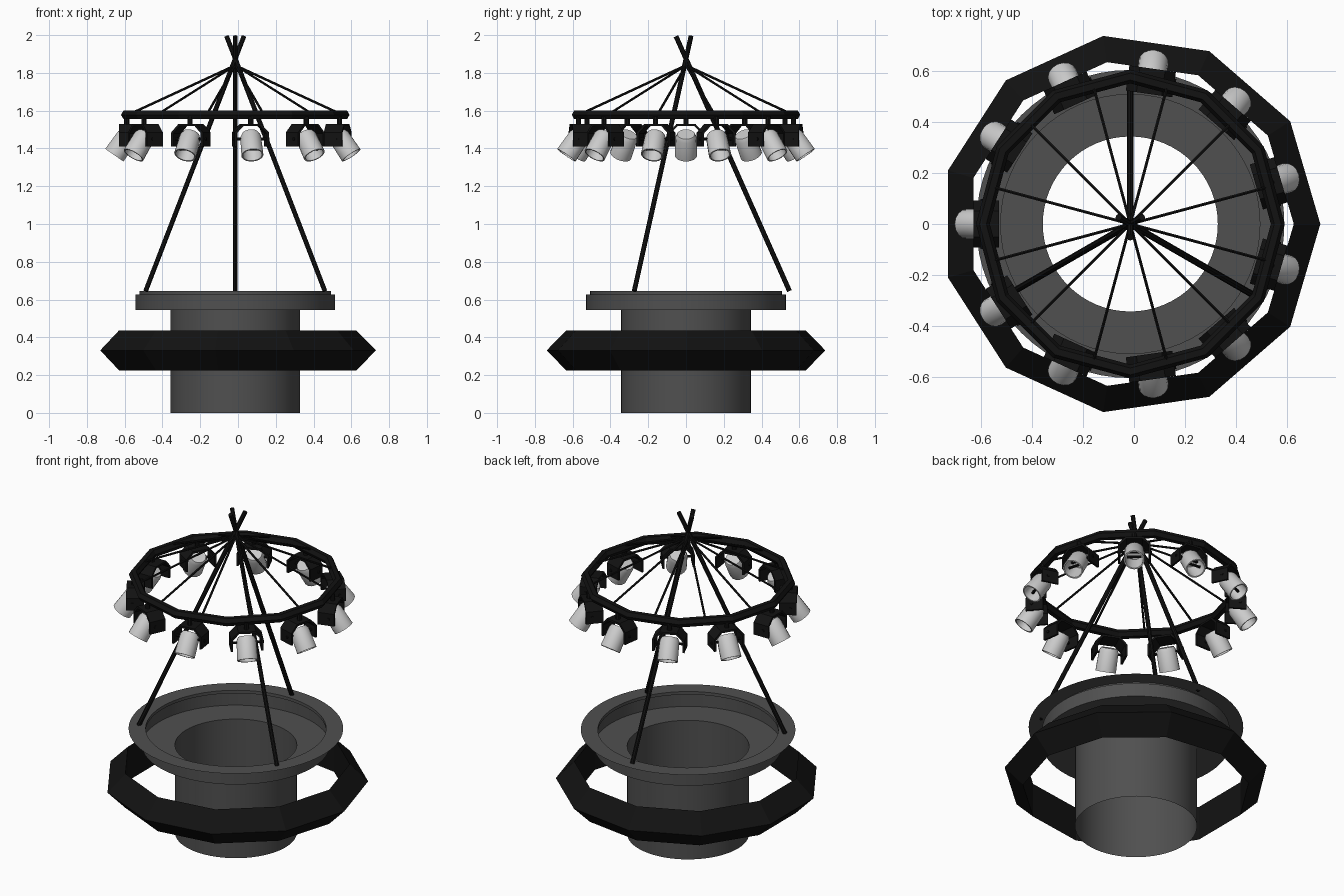
import bpy, bmesh
from math import pi, sin, cos, atan2, radians
from mathutils import Matrix, Vector

if "Cube" in bpy.data.objects:
    bpy.data.objects.remove(bpy.data.objects["Cube"])

CX = -0.0145  # common axis of all round parts


def material(name, v):
    m = bpy.data.materials.new(name)
    m.diffuse_color = (v, v, v, 1)
    m.use_nodes = True
    m.node_tree.nodes["Principled BSDF"].inputs["Base Color"].default_value = m.diffuse_color
    return m


BLACK = material("black_metal", 0.006)
DARK = material("dark_grey", 0.08)
LIGHT = material("light_grey", 0.6)


def add(name, mesh, matrix=None, smooth=False):
    ob = bpy.data.objects.new(name, mesh)
    bpy.context.collection.objects.link(ob)
    ob.matrix_world = Matrix.Translation((CX, 0, 0)) @ (matrix or Matrix())
    if smooth:
        bpy.ops.object.select_all(action='DESELECT')
        ob.select_set(True)
        bpy.context.view_layer.objects.active = ob
        bpy.ops.object.shade_smooth_by_angle(angle=radians(35))
    return ob


def finish(bm, name, mat):
    bmesh.ops.remove_doubles(bm, verts=bm.verts, dist=1e-5)
    bmesh.ops.recalc_face_normals(bm, faces=bm.faces)
    me = bpy.data.meshes.new(name)
    bm.to_mesh(me)
    bm.free()
    me.materials.append(mat)
    return me


def lathe(name, profile, n, mat, closed=False):
    """Spin (radius, z) points around z."""
    bm = bmesh.new()
    pts = profile + profile[:1] if closed else profile
    vs = [bm.verts.new((r, 0, z)) for r, z in pts]
    es = [bm.edges.new(p) for p in zip(vs, vs[1:])]
    bmesh.ops.spin(bm, geom=vs + es, cent=(0, 0, 0), axis=(0, 0, 1),
                   angle=2 * pi, steps=n, use_duplicate=False)
    return finish(bm, name, mat)


def rod(name, a, b, r, n, mat):
    a, b = Vector(a), Vector(b)
    bm = bmesh.new()
    bmesh.ops.create_cone(bm, cap_ends=True, segments=n, radius1=r, radius2=r,
                          depth=(b - a).length)
    q = (b - a).to_track_quat('Z', 'Y').to_matrix().to_4x4()
    bm.transform(Matrix.Translation((a + b) / 2) @ q)
    return finish(bm, name, mat)


# Open stepped tub with a thin flat brim
add("tub", lathe("tub", [(.343, 0), (.343, .544), (.529, .544), (.529, .627),
                         (.508, .627), (.508, .646), (.604, .646)], 64, DARK), smooth=True)

# Low-poly ring around the tub
add("seat_ring", lathe("seat_ring", [(.745, .331), (.641, .437), (.641, .225)],
                       11, BLACK, closed=True))

# Lamp ring with a hexagonal section
section = [(.578 + .027 * cos(k * pi / 3), 1.578 + .027 * sin(k * pi / 3)) for k in range(6)]
add("lamp_ring", lathe("lamp_ring", section, 12, BLACK, closed=True))

# Three crossing tripod legs
leg = rod("tripod_leg", (.548, 0, .645), (-.053, 0, 1.994), .013, 8, BLACK)
for k in range(3):
    add(f"tripod_leg_{k + 1}", leg, Matrix.Rotation(pi / 2 + k * 2 * pi / 3, 4, 'Z'))

# Twelve thin stays from the crossing to the lamp ring
stay = rod("ring_stay", (0, 0, 1.84), (.56, 0, 1.59), .0065, 6, BLACK)
for k in range(12):
    add(f"ring_stay_{k + 1}", stay, Matrix.Rotation(pi / 12 + k * pi / 6, 4, 'Z'))


# Yoke: chamfered arch strip, given depth along the radius
def yoke_mesh():
    outer = [(-.092, 1.41), (-.092, 1.485), (-.05, 1.53), (.05, 1.53), (.092, 1.485), (.092, 1.41)]
    inner = [(-.080, 1.41), (-.080, 1.48), (-.045, 1.518), (.045, 1.518), (.080, 1.48), (.080, 1.41)]
    bm = bmesh.new()
    rows = [[bm.verts.new((.515, y, z)) for y, z in p] for p in (outer, inner)]
    faces = [bm.faces.new((rows[0][i], rows[0][i + 1], rows[1][i + 1], rows[1][i]))
             for i in range(5)]
    ext = bmesh.ops.extrude_face_region(bm, geom=faces, use_keep_orig=True)
    moved = [g for g in ext["geom"] if isinstance(g, bmesh.types.BMVert)]
    bmesh.ops.translate(bm, verts=moved, vec=(.1, 0, 0))
    return finish(bm, "lamp_yoke", BLACK)


# Lamp parts, modelled on the +x side and repeated eleven times
yoke = yoke_mesh()
stem = rod("lamp_stem", (.575, 0, 1.525), (.575, 0, 1.57), .014, 8, BLACK)
pivot = rod("lamp_pivot", (.58, -.098, 1.45), (.58, .098, 1.45), .008, 8, BLACK)
can = lathe("lamp_can", [(0, 0), (.046, 0), (.056, .02), (.059, .135), (.051, .135),
                         (.048, .03), (0, .03)], 16, LIGHT)
bulb = rod("lamp_bulb", (0, -.04, .095), (0, .04, .095), .008, 8, BLACK)
tilt = Matrix.Translation((.563, 0, 1.475)) @ Matrix.Rotation(atan2(.57, -.82), 4, 'Y')

for k in range(11):
    turn = Matrix.Rotation(pi + k * 2 * pi / 11, 4, 'Z')
    add(f"lamp_yoke_{k + 1}", yoke, turn)
    add(f"lamp_stem_{k + 1}", stem, turn)
    add(f"lamp_pivot_{k + 1}", pivot, turn)
    add(f"lamp_can_{k + 1}", can, turn @ tilt, smooth=(k == 0))
    add(f"lamp_bulb_{k + 1}", bulb, turn @ tilt)
